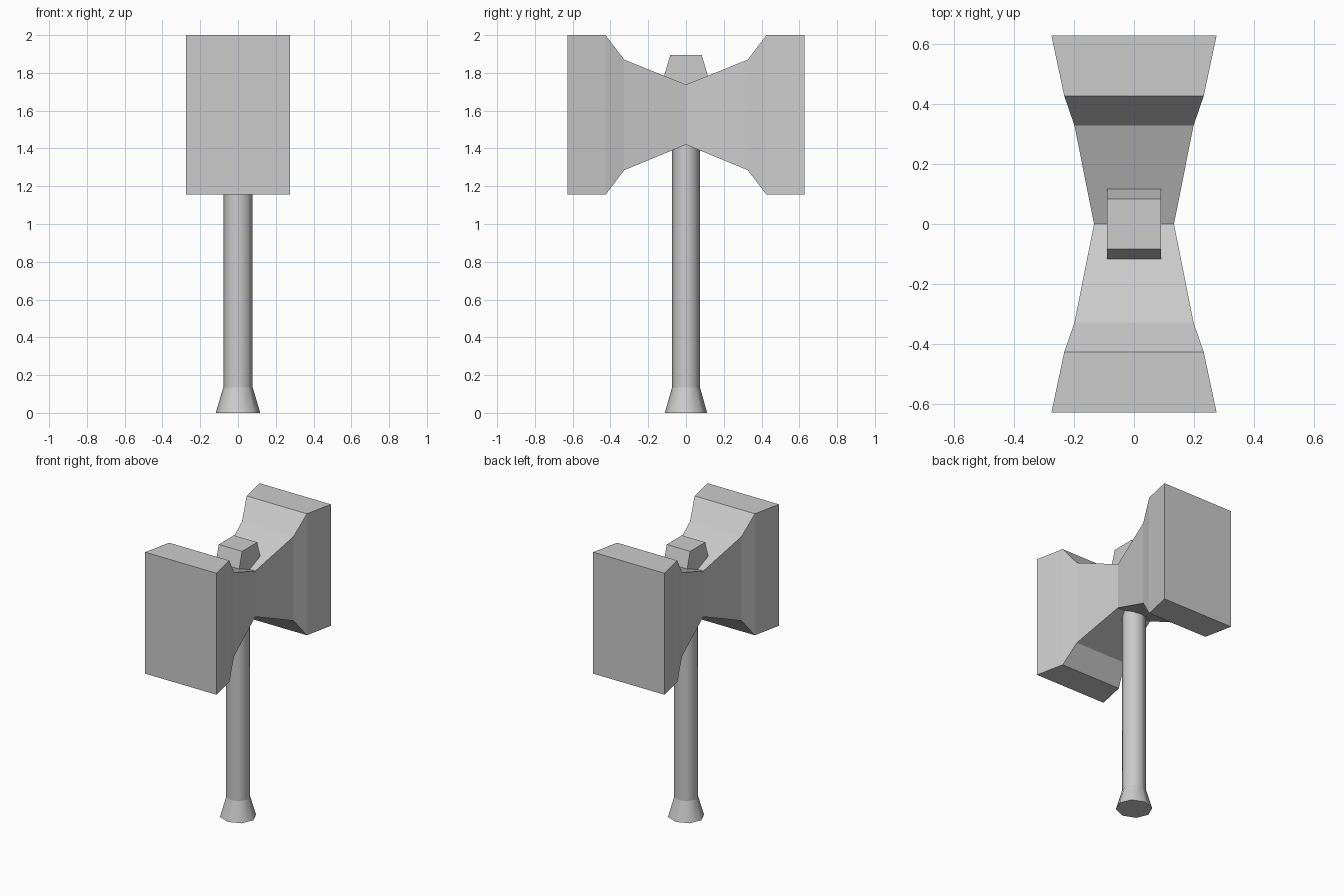
import bpy, bmesh
from math import cos, sin, tau

cube = bpy.data.objects.get("Cube")
if cube:
    bpy.data.objects.remove(cube, do_unlink=True)

grey = bpy.data.materials.new("plain grey")
grey.use_nodes = True
colour = (0.6, 0.6, 0.6, 1)
grey.diffuse_color = colour
grey.node_tree.nodes["Principled BSDF"].inputs["Base Color"].default_value = colour


def loft(name, rings, smooth=False):
    """Skin a stack of matching rings and cap both ends."""
    bm = bmesh.new()
    loops = [[bm.verts.new(p) for p in ring] for ring in rings]
    n = len(loops[0])
    for a, b in zip(loops, loops[1:]):
        for i in range(n):
            j = (i + 1) % n
            bm.faces.new((a[i], a[j], b[j], b[i])).smooth = smooth
    caps = [bm.faces.new(loops[0]), bm.faces.new(loops[-1])]
    for cap in caps:
        for edge in cap.edges:
            edge.smooth = False
    bmesh.ops.recalc_face_normals(bm, faces=bm.faces)
    mesh = bpy.data.meshes.new(name)
    bm.to_mesh(mesh)
    bm.free()
    mesh.materials.append(grey)
    obj = bpy.data.objects.new(name, mesh)
    bpy.context.collection.objects.link(obj)
    return obj


def octagon(radius, z):
    return [(radius * cos(tau * i / 8), 0.95 * radius * sin(tau * i / 8), z)
            for i in range(8)]


def section(y, half_x, low, high):
    return [(-half_x, y, low), (half_x, y, low), (half_x, y, high), (-half_x, y, high)]


def rectangle(half_x, half_y, z):
    return [(-half_x, -half_y, z), (half_x, -half_y, z),
            (half_x, half_y, z), (-half_x, half_y, z)]


# Handle and flared pommel
loft("handle", [octagon(0.078, 0.135), octagon(0.078, 1.6)], smooth=True)
loft("pommel", [octagon(0.118, 0), octagon(0.078, 0.135)], smooth=True)

# Double-ended hammer head: half profile mirrored front to back
half = [(0, 0.133, 1.42, 1.738), (0.327, 0.198, 1.285, 1.87),
        (0.426, 0.232, 1.155, 2.0), (0.628, 0.275, 1.155, 2.0)]
profile = [(-y, *rest) for y, *rest in reversed(half[1:])] + half
loft("hammer_head", [section(*p) for p in profile])

# Tapered block on top of the head
loft("top_block", [rectangle(0.09, 0.15, 1.67), rectangle(0.09, 0.083, 1.895)])
